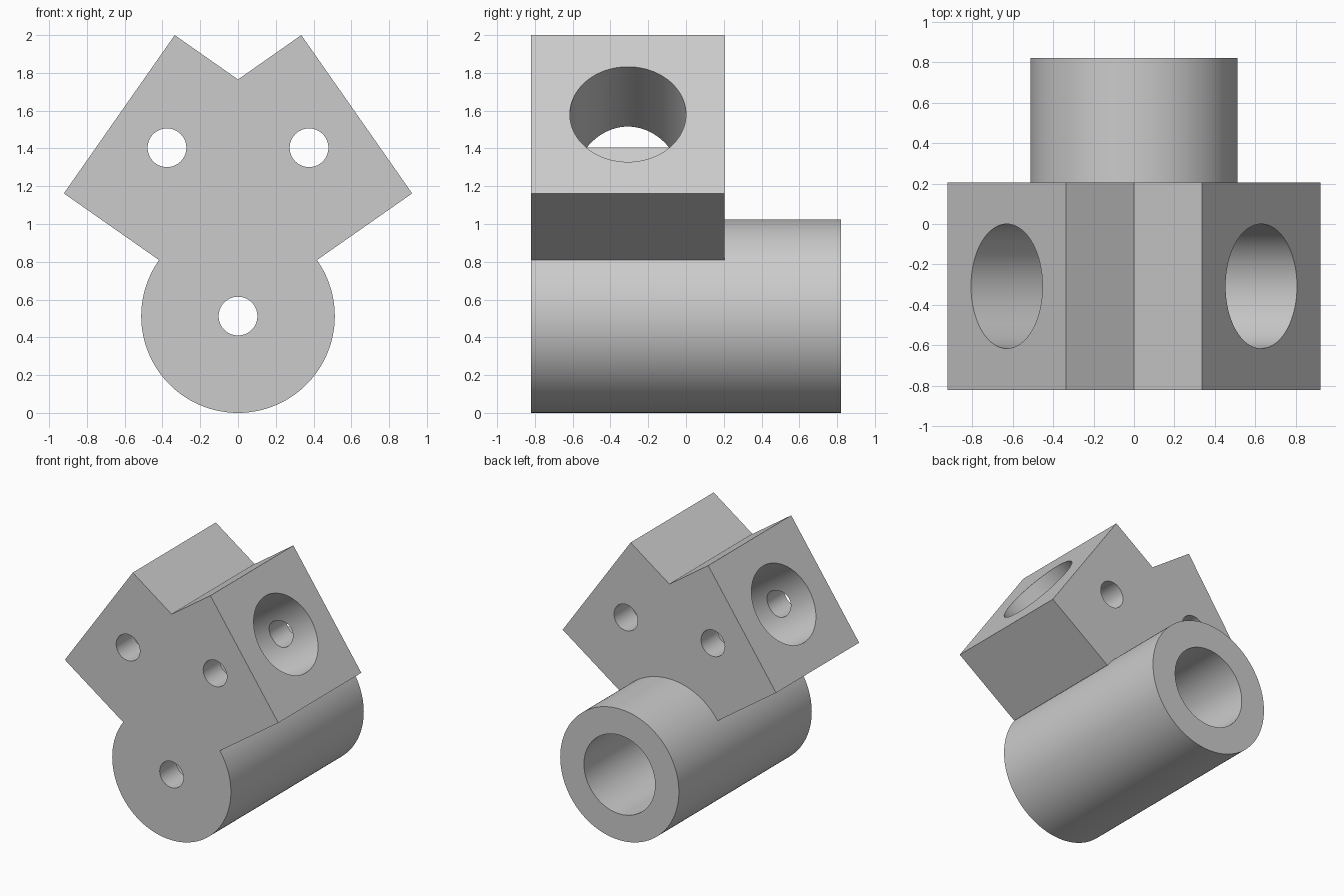
import bpy, bmesh
from math import radians, cos, sin
from mathutils import Vector

cube = bpy.data.objects.get("Cube")
if cube:
    bpy.data.objects.remove(cube, do_unlink=True)

U = 0.205                      # pin-hole diameter, the module of the part
FRONT, BACK = -4 * U, 4 * U
BLOCK_BACK = U
TILT = radians(35)
AXIS_Z = 2.5 * U               # height of the barrel axis
SOCKET_Y = (FRONT + BLOCK_BACK) / 2
FACE_X, FACE_Z = 0.628, 1.58   # centre of a slanted socket face

grey = bpy.data.materials.new("light grey")
grey.use_nodes = True
grey.diffuse_color = (0.6, 0.6, 0.6, 1)
grey.node_tree.nodes["Principled BSDF"].inputs["Base Color"].default_value = (0.6, 0.6, 0.6, 1)


def make_object(name, bm):
    bmesh.ops.recalc_face_normals(bm, faces=bm.faces)
    mesh = bpy.data.meshes.new(name)
    bm.to_mesh(mesh)
    bm.free()
    mesh.materials.append(grey)
    obj = bpy.data.objects.new(name, mesh)
    bpy.context.collection.objects.link(obj)
    return obj


def cylinder(name, start, end, radius, sides=96):
    start, end = Vector(start), Vector(end)
    axis = end - start
    bm = bmesh.new()
    bmesh.ops.create_cone(bm, cap_ends=True, segments=sides, radius1=radius,
                          radius2=radius, depth=axis.length)
    obj = make_object(name, bm)
    turn = axis.to_track_quat("Z", "Y").to_matrix().to_4x4()
    obj.data.transform(turn)
    obj.location = (start + end) / 2
    return obj


def prism(name, outline, y0, y1):
    bm = bmesh.new()
    face = bm.faces.new([bm.verts.new((x, y0, z)) for x, z in outline])
    new = bmesh.ops.extrude_face_region(bm, geom=[face])["geom"]
    bmesh.ops.translate(bm, vec=(0, y1 - y0, 0),
                        verts=[v for v in new if isinstance(v, bmesh.types.BMVert)])
    return make_object(name, bm)


def combine(target, tool, operation):
    tool.hide_render = True
    mod = target.modifiers.new(tool.name, "BOOLEAN")
    mod.operation = operation
    mod.solver = "EXACT"
    mod.object = tool
    bpy.context.view_layer.objects.active = target
    bpy.ops.object.modifier_apply(modifier=mod.name)
    bpy.data.objects.remove(tool, do_unlink=True)


# Barrel joined to the forked block above it
body = cylinder("connector_body", (0, FRONT, AXIS_Z), (0, BACK, AXIS_Z), 2.5 * U, 128)
half = [(0.335, 2.0), (0.922, 1.162), (0.419, 0.81)]
outline = [(0, 1.765)] + half + [(-x, z) for x, z in reversed(half)]
combine(body, prism("block", outline, FRONT, BLOCK_BACK), "UNION")

# Slanted sockets, each crossed by a pin hole
out_x, out_z = cos(TILT), sin(TILT)
for side in (1, -1):
    def along(d):
        return (side * (FACE_X + d * out_x), SOCKET_Y, FACE_Z + d * out_z)
    combine(body, cylinder("socket", along(-3 * U), along(U), 1.5 * U), "DIFFERENCE")
    x, _, z = along(-1.5 * U)
    combine(body, cylinder("pin_hole", (x, FRONT - U, z), (x, BLOCK_BACK + U, z), U / 2, 48),
            "DIFFERENCE")

# Barrel bore open at the back, with a small hole through the front wall
combine(body, cylinder("bore", (0, FRONT + U, AXIS_Z), (0, BACK + U, AXIS_Z), 1.5 * U),
        "DIFFERENCE")
combine(body, cylinder("front_hole", (0, FRONT - U, AXIS_Z), (0, FRONT + 2 * U, AXIS_Z), U / 2, 48),
        "DIFFERENCE")

bpy.ops.object.select_all(action="DESELECT")
body.select_set(True)
bpy.context.view_layer.objects.active = body
bpy.ops.object.shade_smooth_by_angle(angle=radians(30))
